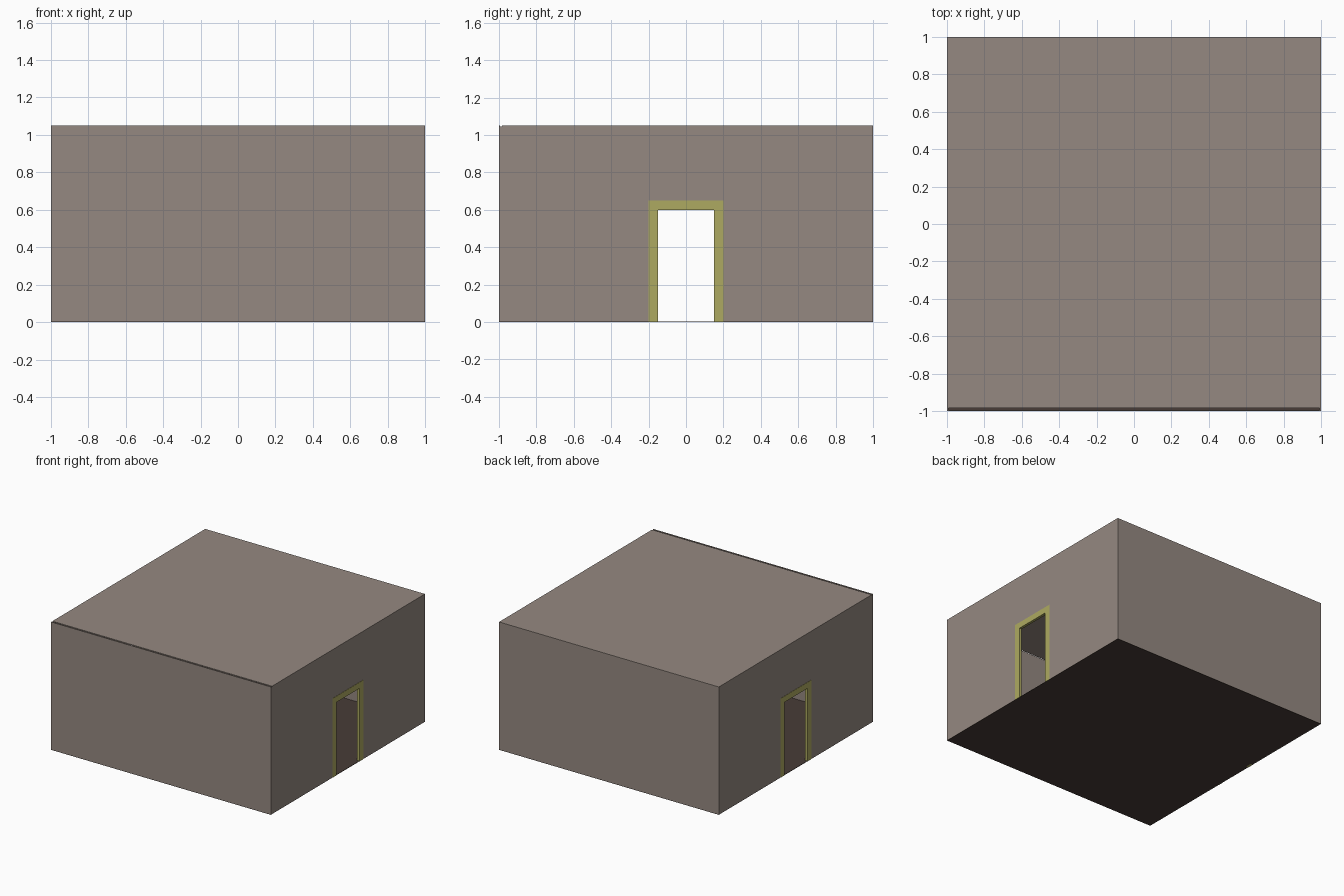
import bpy, bmesh

if "Cube" in bpy.data.objects:
    bpy.data.objects.remove(bpy.data.objects["Cube"])

H = 1.05      # building height
T = 0.006     # shell thickness
X = 0.998     # outer face of the side walls; door frames stand just proud
SLOT = 0.017  # narrow open slot along the front roof edge


def material(name, color):
    m = bpy.data.materials.new(name)
    m.diffuse_color = (*color, 1)
    m.use_nodes = True
    m.node_tree.nodes["Principled BSDF"].inputs["Base Color"].default_value = m.diffuse_color
    return m


stone = material("stone", (0.30, 0.25, 0.22))
dark = material("dark_floor", (0.065, 0.045, 0.038))
yellow = material("yellow_frame", (0.42, 0.40, 0.12))


def finish(bm, name, mat):
    bmesh.ops.recalc_face_normals(bm, faces=bm.faces)
    me = bpy.data.meshes.new(name)
    bm.to_mesh(me)
    bm.free()
    me.materials.append(mat)
    ob = bpy.data.objects.new(name, me)
    bpy.context.collection.objects.link(ob)
    return ob


def box(name, lo, hi, mat):
    bm = bmesh.new()
    bmesh.ops.create_cube(bm, size=1)
    for v in bm.verts:
        v.co = [(a + b) / 2 + c * (b - a) for a, b, c in zip(lo, hi, v.co)]
    return finish(bm, name, mat)


def arch(name, x0, x1, outer, inner, mat):
    """Doorway outline in the YZ plane, extruded along x.
    outer / inner are (y from, y to, height)."""
    (a, b, h), (c, d, k) = outer, inner
    pts = [(a, 0), (a, h), (b, h), (b, 0), (d, 0), (d, k), (c, k), (c, 0)]
    bm = bmesh.new()
    face = bm.faces.new([bm.verts.new((x0, y, z)) for y, z in pts])
    ext = bmesh.ops.extrude_face_region(bm, geom=[face], use_keep_orig=True)
    for g in ext["geom"]:
        if isinstance(g, bmesh.types.BMVert):
            g.co.x = x1
    return finish(bm, name, mat)


# Floor and roof
box("floor", (-X, -1, 0), (X, 1, 0.003), dark)
box("roof", (-X, -1 + SLOT, H - T), (X, 1, H), stone)

# Plain front and back walls
box("front_wall", (-X, -1, 0.003), (X, -1 + T, H), stone)
box("back_wall", (-X, 1 - T, 0.003), (X, 1, H - T), stone)

# Side walls with doorways and their yellow frames
for side, s in (("left", -1), ("right", 1)):
    arch(side + "_wall", s * (X - T), s * X,
         (-1 + T, 1 - T, H - T), (-0.16, 0.16, 0.61), stone)
    arch(side + "_door_frame", s * (X - 0.02), s * 1.0,
         (-0.2, 0.2, 0.65), (-0.15, 0.15, 0.6), yellow)
